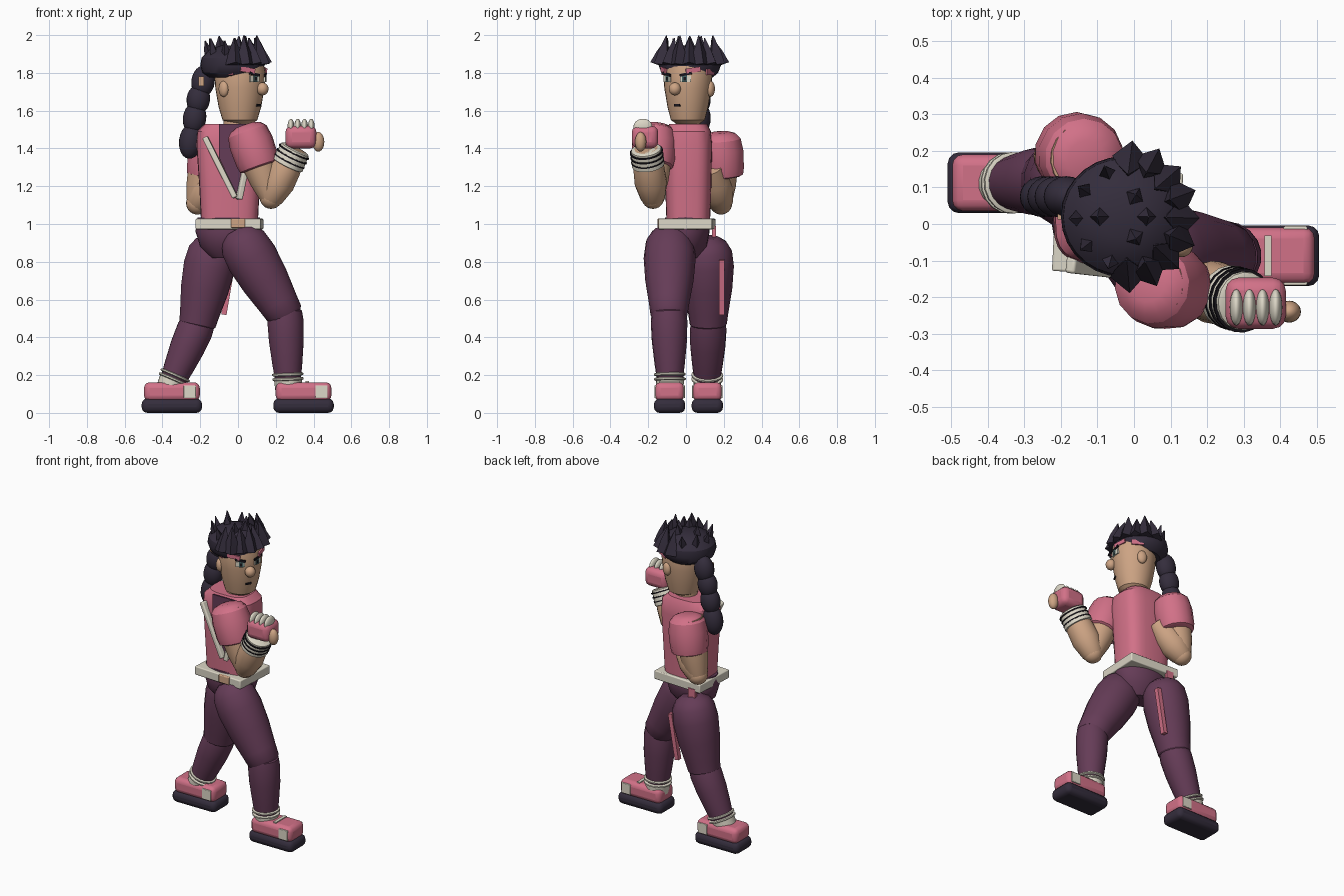
import bpy, bmesh
from math import cos, sin, pi, radians
from mathutils import Vector, Euler

cube = bpy.data.objects.get("Cube")
if cube:
    bpy.data.objects.remove(cube)


def material(name, rgb):
    m = bpy.data.materials.new(name)
    m.use_nodes = True
    m.diffuse_color = (*rgb, 1)
    m.node_tree.nodes["Principled BSDF"].inputs["Base Color"].default_value = (*rgb, 1)
    return m


PINK = material("pink cloth", (0.64, 0.165, 0.245))
PURPLE = material("purple cloth", (0.13, 0.045, 0.095))
DARK = material("dark hair and rubber", (0.034, 0.026, 0.045))
SKIN = material("skin", (0.61, 0.37, 0.23))
WHITE = material("off white", (0.72, 0.68, 0.57))
BLACK = material("black", (0.01, 0.008, 0.012))
TEAL = material("teal iris", (0.06, 0.13, 0.13))
made = []


def finish(name, bm, mat):
    bmesh.ops.recalc_face_normals(bm, faces=bm.faces[:])
    mesh = bpy.data.meshes.new(name)
    bm.to_mesh(mesh)
    bm.free()
    mesh.materials.append(mat)
    ob = bpy.data.objects.new(name, mesh)
    bpy.context.collection.objects.link(ob)
    made.append(ob)
    return ob


def loft(name, rings, mat, sides=20, power=2):
    """Skin rings of (centre, u axis, v axis) and cap both ends."""
    bm = bmesh.new()
    curve = lambda c: abs(c) ** (2 / power) * (1 if c > 0 else -1)
    loops = []
    for c, u, v in rings:
        loops.append([bm.verts.new(c + u * curve(cos(2 * pi * i / sides))
                                   + v * curve(sin(2 * pi * i / sides))) for i in range(sides)])
    for lo, hi in zip(loops, loops[1:]):
        for i in range(sides):
            j = (i + 1) % sides
            bm.faces.new((lo[i], lo[j], hi[j], hi[i]))
    bm.faces.new(loops[0])
    bm.faces.new(loops[-1])
    return finish(name, bm, mat)


def limb(name, a, b, profile, mat, sides=18):
    """Round limb from a to b; profile holds (fraction, radius)."""
    a, b = Vector(a), Vector(b)
    q = (b - a).to_track_quat('Z', 'Y')
    u, v = q @ Vector((1, 0, 0)), q @ Vector((0, 1, 0))
    return loft(name, [(a.lerp(b, t), u * r, v * r) for t, r in profile], mat, sides)


def stack(name, centre, profile, mat, power=2):
    """Upright form; profile holds (z, x radius, y radius)."""
    return loft(name, [(Vector((*centre, z)), Vector((rx, 0, 0)), Vector((0, ry, 0)))
                       for z, rx, ry in profile], mat, 28, power)


def ball(name, loc, size, mat, rot=(0, 0, 0)):
    bm = bmesh.new()
    bmesh.ops.create_uvsphere(bm, u_segments=20, v_segments=12, radius=1)
    ob = finish(name, bm, mat)
    ob.location, ob.scale, ob.rotation_euler = loc, size, rot
    return ob


def box(name, loc, size, mat, rot=(0, 0, 0), bevel=0):
    bm = bmesh.new()
    bmesh.ops.create_cube(bm, size=1)
    bmesh.ops.scale(bm, vec=size, verts=bm.verts)
    ob = finish(name, bm, mat)
    ob.location, ob.rotation_euler = loc, rot
    if bevel:
        mod = ob.modifiers.new("rounded edges", 'BEVEL')
        mod.width, mod.segments = bevel, 3
    return ob


def bar(name, a, b, width, depth, mat, bevel=0):
    a, b = Vector(a), Vector(b)
    rot = (b - a).to_track_quat('Z', 'Y').to_euler()
    return box(name, (a + b) / 2, (width, depth, (b - a).length), mat, rot, bevel)


# Torso, neck, belt and hips
stack("torso", (-0.045, 0.012), [(1.0, .15, .115), (1.2, .16, .122), (1.42, .175, .126),
      (1.49, .17, .12), (1.53, .13, .1)], PINK, 3.2)
stack("neck", (-0.012, 0.01), [(1.48, .066, .066), (1.6, .066, .066)], SKIN)
stack("hips", (-0.05, 0.0), [(.82, .09, .06), (.88, .15, .11), (.96, .175, .125), (1.035, .165, .11)], PURPLE)
box("belt", (-0.045, 0.005, 1.0), (.345, .285, .056), WHITE, (0, 0, radians(-3)), .006)
box("belt_buckle", (0, -.14, 1.005), (.075, .02, .05), SKIN, bevel=.005)
box("belt_tail", (-.15, .148, .95), (.05, .02, .08), PINK)

# Chest panel and lapels
bm = bmesh.new()
panel = [bm.verts.new((x, -.121, z)) for x, z in
         ((-.1, 1.53), (.08, 1.53), (.05, 1.28), (-.005, 1.15), (-.1, 1.35))]
ext = bmesh.ops.extrude_face_region(bm, geom=[bm.faces.new(panel)])
bmesh.ops.translate(bm, vec=(0, .008, 0), verts=[g for g in ext["geom"] if isinstance(g, bmesh.types.BMVert)])
finish("chest_panel", bm, PURPLE)
bar("lapel_right", (-.175, -.112, 1.46), (-.015, -.13, 1.14), .045, .03, WHITE, .008)
bar("lapel_left", (.06, -.112, 1.4), (.005, -.13, 1.13), .045, .03, WHITE, .008)

# Arms
SLEEVE = [(-.12, .05), (-.06, .085), (.06, .108), (.35, .118), (.8, .115), (.97, .108), (1, .095)]
UPPER = [(0, .095), (.4, .095), (.75, .08), (1, .058)]
FORE = [(-.15, .04), (0, .066), (.3, .086), (.6, .082), (1, .062)]
arms = (("front", (.045, -.165, 1.5), (.115, -.175, 1.3), (.175, -.175, 1.14), (.305, -.212, 1.4)),
        ("rear", (-.135, .18, 1.46), (-.165, .195, 1.25), (-.215, .185, 1.11), (-.07, .13, 1.3)))
for side, shoulder, cuff, elbow, wrist in arms:
    limb(side + "_sleeve", shoulder, cuff, SLEEVE, PINK, 14)
    limb(side + "_upper_arm", shoulder, elbow, UPPER, SKIN)
    ball(side + "_elbow", elbow, (.06, .06, .06), SKIN)
    limb(side + "_forearm", elbow, wrist, FORE, SKIN)

# Wrist wraps and fist
elbow, wrist = Vector(arms[0][3]), Vector(arms[0][4])
limb("wrist_wrap", elbow, wrist, [(.66, .082), (.67, .088), (.98, .08), (1, .07)], WHITE)
for t in (.74, .83, .92):
    limb("wrap_seam", elbow, wrist, [(t, .0885), (t + .025, .0885)], BLACK)
box("fist", (.333, -.217, 1.46), (.165, .14, .12), PINK, bevel=.035)
for i in range(4):
    ball("knuckle", (.28 + .036 * i, -.228, 1.515), (.018, .05, .042), WHITE)
ball("thumb", (.425, -.24, 1.435), (.032, .03, .052), SKIN)

# Legs, ankle wraps and shoes
THIGH = [(-.12, .06), (-.06, .1), (.05, .128), (.25, .138), (.55, .128), (.85, .107), (1.0, .098), (1.06, .075)]
SHIN = [(-.12, .06), (-.05, .09), (.1, .097), (.4, .093), (.75, .08), (1, .068)]
legs = (("front", (.015, -.085, .92), (.25, -.09, .52), (.265, -.085, .17), .347, -.087),
        ("rear", (-.13, .115, .88), (-.215, .118, .47), (-.345, .112, .17), -.35, .113))
for side, hip, knee, ankle, sx, sy in legs:
    limb(side + "_thigh", hip, knee, THIGH, PURPLE)
    limb(side + "_shin", knee, ankle, SHIN, PURPLE)
    for t in (.88, .95):
        limb(side + "_ankle_wrap", knee, ankle, [(t, .076), (t + .012, .084), (t + .035, .084), (t + .047, .076)], WHITE)
    limb(side + "_ankle", knee, ankle, [(.98, .075), (1.15, .07)], WHITE)
    box(side + "_sole", (sx, sy, .038), (.32, .166, .076), DARK, bevel=.03)
    box(side + "_shoe", (sx, sy, .112), (.295, .155, .1), PINK, bevel=.03)
    box(side + "_shoe_patch", (sx + .095, sy, .112), (.065, .162, .068), WHITE, bevel=.004)
    box(side + "_shoe_tongue", (sx + .02, sy, .162), (.02, .11, .012), WHITE)
bar("front_thigh_stripe", (-.035, -.1, .79), (.135, -.11, .55), .028, .03, PINK)
bar("rear_thigh_stripe", (-.025, .19, .81), (-.075, .19, .52), .03, .028, PINK)

# Head, turned partly toward the front
HX, HY, TURN = .01, .01, -30
stack("head", (HX, HY), [(1.53, .065, .06), (1.55, .092, .09), (1.62, .113, .108), (1.72, .13, .125),
      (1.8, .136, .13), (1.87, .12, .115)], SKIN)


def on_head(angle, radius, z):
    a = radians(TURN + angle)
    return (HX + radius * cos(a), HY + radius * sin(a), z), radians(TURN + angle)


def face_plate(name, angle, radius, z, width, height, mat, tilt=0):
    loc, a = on_head(angle, radius, z)
    box(name, loc, (.009, width, height), mat, Euler((radians(tilt), 0, a)))


for s in (-1, 1):
    face_plate("eye_white", 25 * s, .133, 1.768, .058, .034, WHITE)
    face_plate("iris", 23 * s, .135, 1.768, .026, .034, TEAL)
    face_plate("pupil", 23 * s, .137, 1.768, .012, .018, BLACK)
    face_plate("brow", 25 * s, .136, 1.793, .065, .014, BLACK, 12 * s)
    loc, a = on_head(103 * s, .126, 1.715)
    ball("ear", loc, (.022, .03, .042), SKIN, (0, 0, a))
    face_plate("headband_side", 90 * s, .136, 1.805, .075, .03, PINK)
    face_plate("headband_front", 42 * s, .135, 1.815, .08, .026, PINK, 8 * s)
ball("nose", on_head(0, .138, 1.715)[0], (.032, .032, .034), SKIN)
face_plate("mouth", 0, .114, 1.628, .036, .012, BLACK)

# Hair cap, spikes and braid
CX, CY = -.03, .02
stack("hair_cap", (CX, CY), [(1.775, .12, .12), (1.8, .157, .15), (1.84, .17, .165), (1.88, .163, .158),
      (1.92, .125, .12), (1.945, .06, .06)], DARK)


def spike(angle, base_r, base_z, tip_r, tip_z, size):
    d = Vector((cos(radians(angle)), sin(radians(angle)), 0))
    a = Vector((CX, CY, base_z)) + d * base_r
    b = Vector((CX, CY, tip_z)) + d * tip_r
    limb("hair_spike", a, b, [(0, size), (.45, size * .68), (1, .003)], DARK, 4)


for i, angle in enumerate(range(-85, 86, 21)):
    spike(angle, .162, 1.842, .118 + .02 * (i % 2), 1.985 + .012 * (i % 2), .05)
for i, angle in enumerate(range(110, 260, 36)):
    spike(angle, .12, 1.89, .145, 1.97 + .012 * (i % 2), .028)
for angle in (-60, 0, 60, 180):
    spike(angle, .06, 1.91, .07, 1.995, .035)
for x, z, h in ((-.185, 1.755, .085), (-.21, 1.66, .08), (-.23, 1.56, .085), (-.25, 1.44, .095)):
    ball("braid_section", (x, .075, z), (.062, .056, h), DARK, (0, radians(8), 0))
box("braid_clasp", (-.195, .022, 1.755), (.03, .02, .05), SKIN)

# Smooth shading with sharp creases kept
bpy.ops.object.select_all(action='DESELECT')
for ob in made:
    ob.select_set(True)
bpy.context.view_layer.objects.active = made[0]
bpy.ops.object.shade_smooth_by_angle(angle=radians(32))
